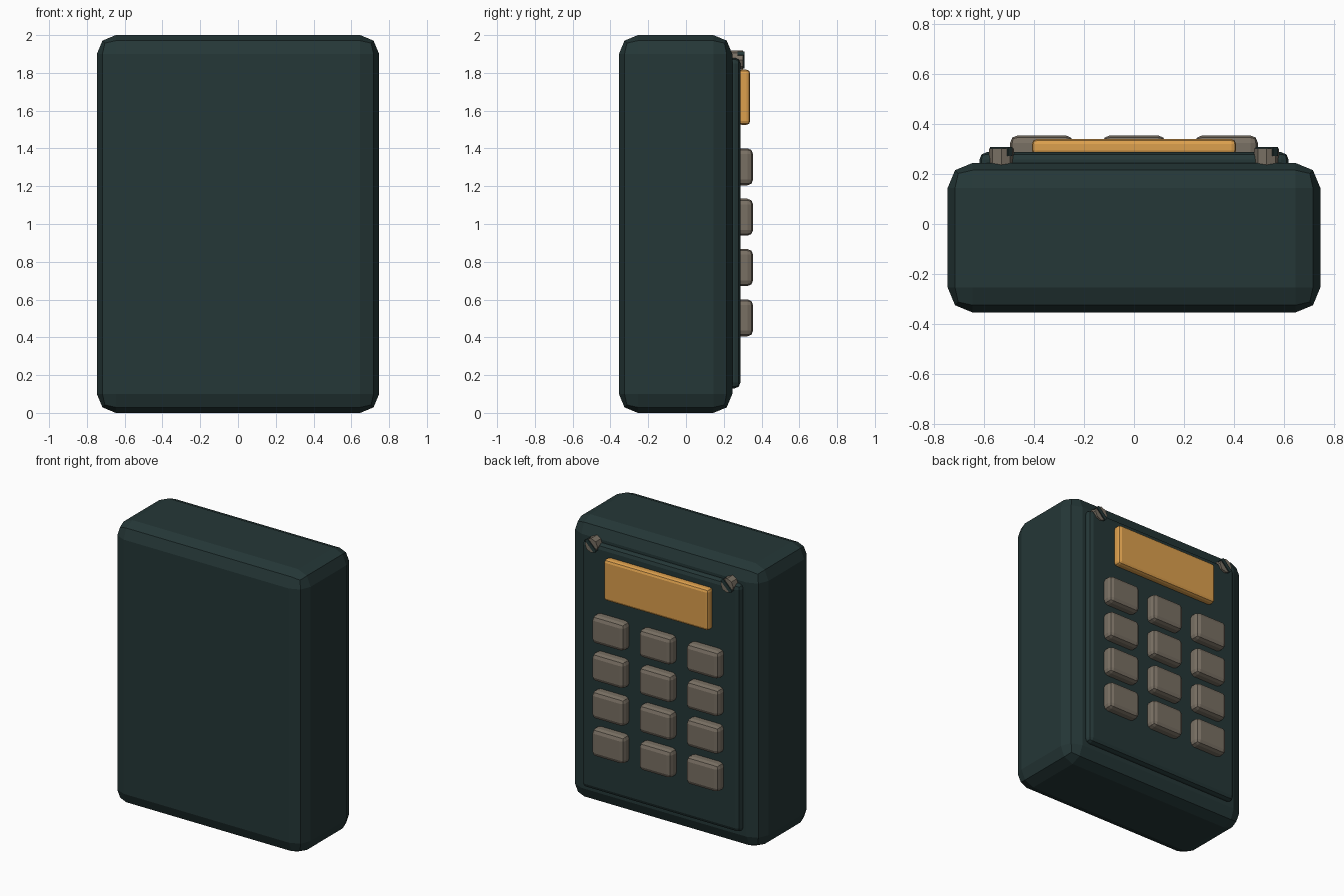
import bpy, math

if "Cube" in bpy.data.objects:
    bpy.data.objects.remove(bpy.data.objects["Cube"])


def material(name, rgb):
    m = bpy.data.materials.new(name)
    m.diffuse_color = (*rgb, 1)
    m.use_nodes = True
    m.node_tree.nodes["Principled BSDF"].inputs["Base Color"].default_value = m.diffuse_color
    return m


TEAL = material("dark teal", (0.018, 0.038, 0.038))
GREY = material("warm grey", (0.19, 0.16, 0.125))
AMBER = material("amber", (0.72, 0.35, 0.075))


def box(name, x, y, z, mat, bevel=0.0, roll=0.0):
    """Box from (min, max) ranges, with a two-step flat bevel."""
    bpy.ops.mesh.primitive_cube_add(
        size=1, location=[sum(r) / 2 for r in (x, y, z)])
    ob = bpy.context.object
    ob.name = name
    ob.scale = [r[1] - r[0] for r in (x, y, z)]
    bpy.ops.object.transform_apply(location=False, rotation=False, scale=True)
    ob.rotation_euler.y = roll
    ob.data.materials.append(mat)
    if bevel:
        b = ob.modifiers.new("bevel", 'BEVEL')
        b.width = bevel
        b.segments = 2
    return ob


# Case and raised rear panel
box("case", (-0.747, 0.747), (-0.355, 0.245), (0, 2), TEAL, 0.1)
box("rear_panel", (-0.62, 0.62), (0.21, 0.288), (0.13, 1.88), TEAL, 0.03)

# Display
box("display", (-0.41, 0.41), (0.275, 0.34), (1.525, 1.817), AMBER, 0.02)

# Keypad, three columns by four rows
for row in range(4):
    for col in (-1, 0, 1):
        x, z = col * 0.37, 0.503 + row * 0.2665
        box(f"key_{row}_{col + 1}", (x - 0.127, x + 0.127), (0.255, 0.355),
            (z - 0.098, z + 0.098), GREY, 0.03)

# Screws with diagonal slots at the top corners
for side, s in (("left", -1), ("right", 1)):
    x, z = s * 0.532, 1.869
    bpy.ops.mesh.primitive_cylinder_add(
        vertices=8, radius=0.05, depth=0.07, location=(x, 0.267, z),
        rotation=(math.pi / 2, 0, 0))
    screw = bpy.context.object
    screw.name = f"screw_{side}"
    screw.data.materials.append(GREY)
    box(f"screw_slot_{side}", (x - 0.05, x + 0.05), (0.272, 0.309),
        (z - 0.013, z + 0.013), TEAL, roll=-math.pi / 4)
